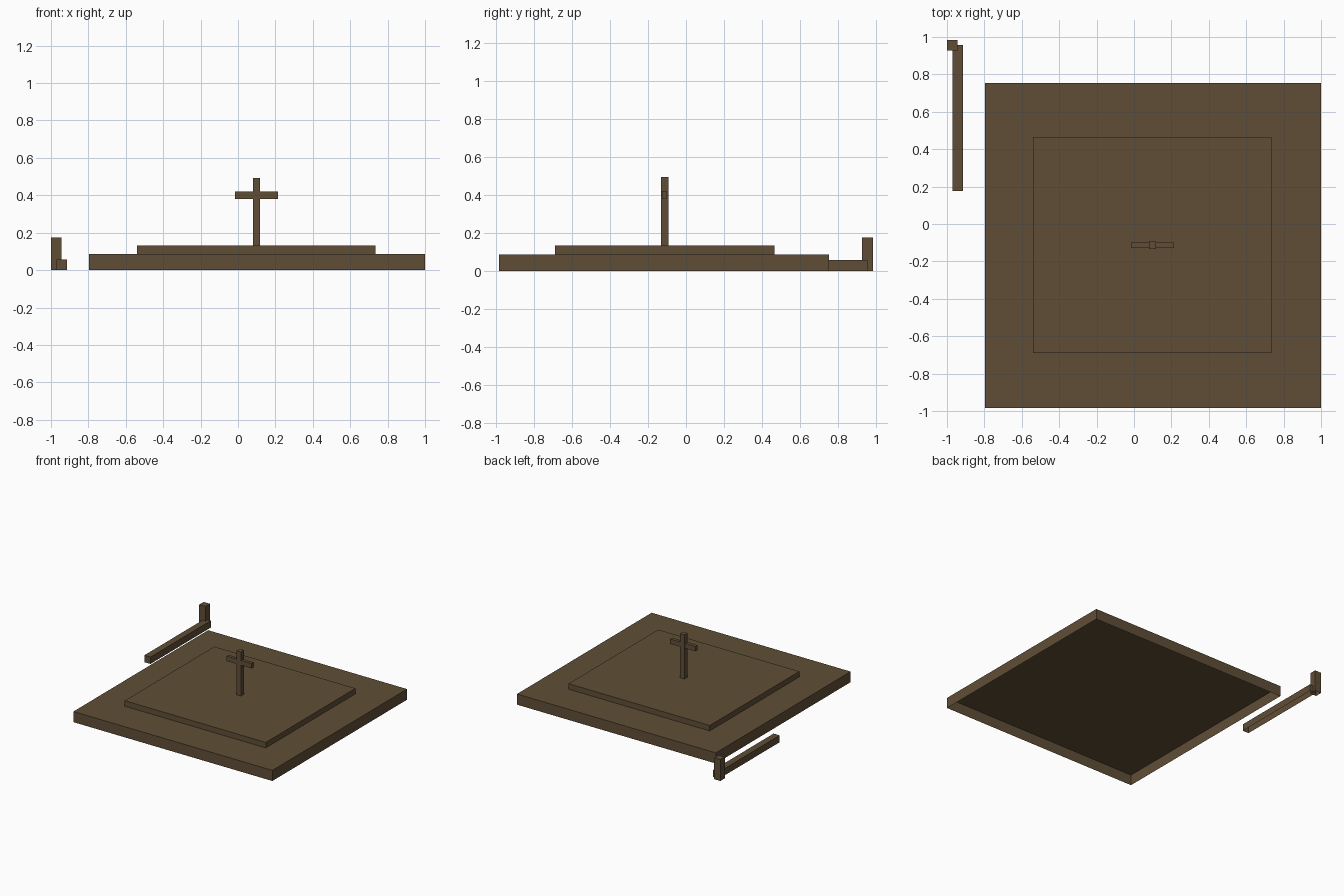
import bpy, bmesh

if "Cube" in bpy.data.objects:
    bpy.data.objects.remove(bpy.data.objects["Cube"])

brown = bpy.data.materials.new("dark_brown")
brown.diffuse_color = (0.115, 0.076, 0.037, 1)
brown.use_nodes = True
brown.node_tree.nodes["Principled BSDF"].inputs["Base Color"].default_value = brown.diffuse_color


def box(name, x, y, z, open_bottom=True):
    """Box from (min, max) ranges, optionally a shell without its underside."""
    bm = bmesh.new()
    bmesh.ops.create_cube(bm, size=1)
    for v in bm.verts:
        v.co = [r[0] if c < 0 else r[1] for c, r in zip(v.co, (x, y, z))]
    bm.normal_update()
    if open_bottom:
        under = [f for f in bm.faces if f.normal.z < -0.5]
        bmesh.ops.delete(bm, geom=under, context='FACES')
    mesh = bpy.data.meshes.new(name)
    bm.to_mesh(mesh)
    bm.free()
    mesh.materials.append(brown)
    obj = bpy.data.objects.new(name, mesh)
    bpy.context.collection.objects.link(obj)
    return obj


# Stepped platform, hollow underneath
box("base_slab", (-0.797, 1.0), (-0.985, 0.753), (0, 0.087))
box("upper_step", (-0.54, 0.735), (-0.691, 0.465), (0.087, 0.132))

# Cross standing on the platform
box("cross_upright", (0.079, 0.118), (-0.133, -0.093), (0.132, 0.493))
box("cross_arm", (-0.016, 0.213), (-0.127, -0.1), (0.381, 0.421), open_bottom=False)

# Separate corner post and low rail
box("corner_post", (-1.0, -0.943), (0.928, 0.985), (0, 0.175))
box("low_rail", (-0.97, -0.915), (0.177, 0.957), (0, 0.056))
